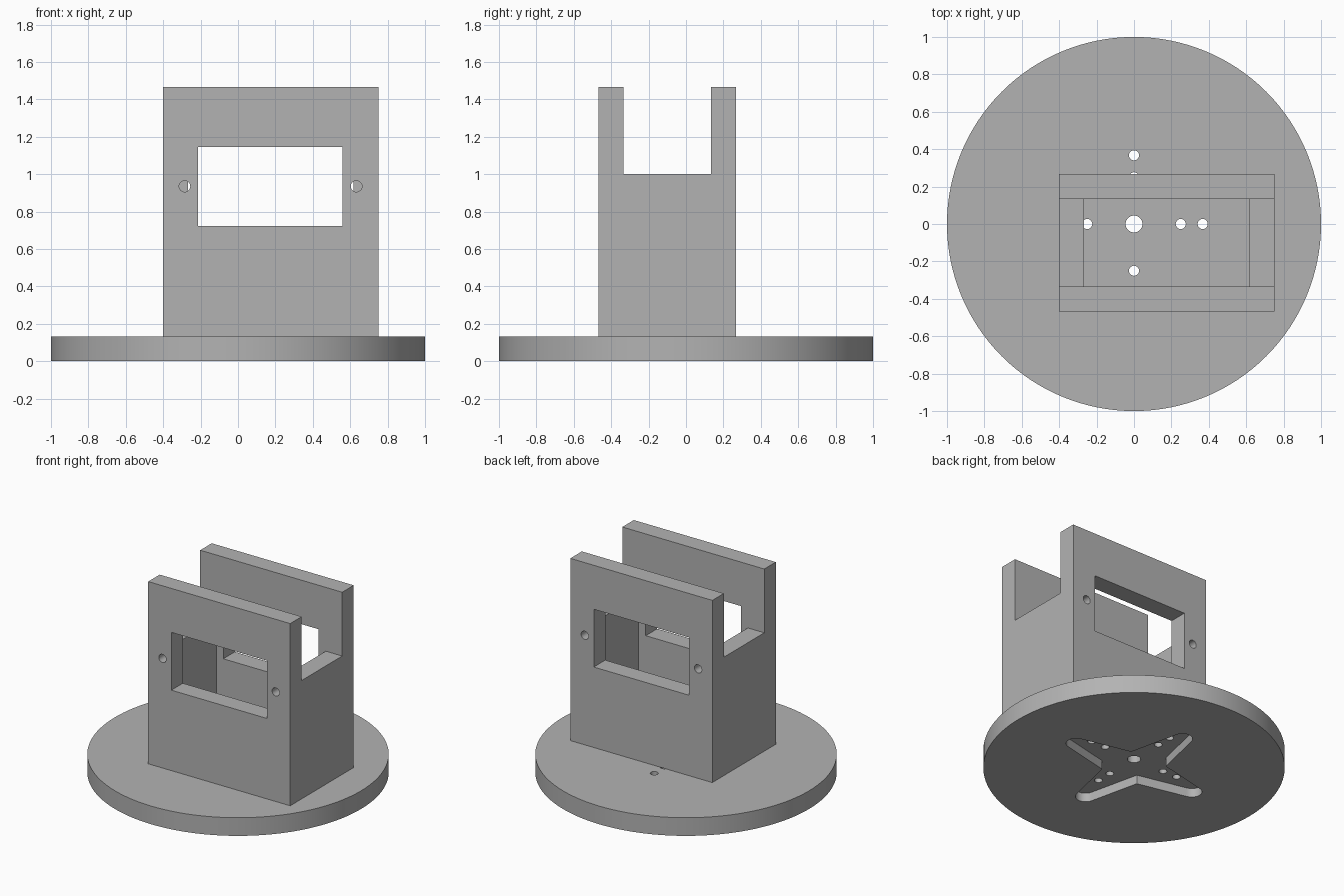
import bpy
import bmesh
from math import cos, sin, pi, radians
from mathutils import Matrix, Vector

if "Cube" in bpy.data.objects:
    bpy.data.objects.remove(bpy.data.objects["Cube"], do_unlink=True)

grey = bpy.data.materials.new("plain grey")
grey.use_nodes = True
colour = (0.45, 0.45, 0.45, 1)
grey.diffuse_color = colour
grey.node_tree.nodes["Principled BSDF"].inputs["Base Color"].default_value = colour


def prism(name, points, low, high):
    """Closed prism over an outline in the xy plane."""
    bm = bmesh.new()
    face = bm.faces.new([bm.verts.new((x, y, low)) for x, y in points])
    top = bmesh.ops.extrude_face_region(bm, geom=[face])["geom"]
    verts = [g for g in top if isinstance(g, bmesh.types.BMVert)]
    bmesh.ops.translate(bm, verts=verts, vec=(0, 0, high - low))
    bmesh.ops.recalc_face_normals(bm, faces=bm.faces)
    mesh = bpy.data.meshes.new(name)
    bm.to_mesh(mesh)
    bm.free()
    mesh.materials.append(grey)
    obj = bpy.data.objects.new(name, mesh)
    bpy.context.collection.objects.link(obj)
    return obj


def box(name, x0, x1, y0, y1, z0, z1):
    return prism(name, [(x0, y0), (x1, y0), (x1, y1), (x0, y1)], z0, z1)


def circle(x, y, r, n):
    return [(x + r * cos(2 * pi * i / n), y + r * sin(2 * pi * i / n)) for i in range(n)]


def activate(obj):
    bpy.ops.object.select_all(action="DESELECT")
    obj.select_set(True)
    bpy.context.view_layer.objects.active = obj


def cut(target, cutter):
    """Subtract the cutter and discard it."""
    activate(target)
    mod = target.modifiers.new("cut", "BOOLEAN")
    mod.operation = "DIFFERENCE"
    mod.solver = "EXACT"
    mod.object = cutter
    bpy.ops.object.modifier_apply(modifier=mod.name)
    bpy.data.objects.remove(cutter, do_unlink=True)


def smooth(obj):
    activate(obj)
    bpy.ops.object.shade_smooth_by_angle(angle=radians(30))


# Main dimensions
wall = 0.133
left, right = -0.40, 0.75
front, back = -0.467, 0.267
base_top, side_top, top = 0.133, 1.0, 1.467

# Round base
base = prism("round_base", circle(0, 0, 1, 128), 0, base_top)

# Cross-shaped pocket underneath, with tapered rounded arms
arm_reach, tip_radius, inner_corner = 0.50, 0.068, 0.15
outline = []
for quarter in range(4):
    turn = Matrix.Rotation(quarter * pi / 2, 2)
    tip = [(arm_reach + tip_radius * cos(a), tip_radius * sin(a))
           for a in (radians(-80 + 16 * i) for i in range(11))]
    for p in tip + [(inner_corner, inner_corner)]:
        outline.append(tuple(turn @ Vector(p)))
cut(base, prism("pocket_cutter", outline, -0.1, 0.065))

# Centre hole and two screw holes along each arm
cut(base, prism("hole_cutter", circle(0, 0, 0.045, 32), -0.2, 0.3))
for quarter in range(4):
    for reach in (0.25, 0.367):
        a = quarter * pi / 2
        spot = circle(reach * cos(a), reach * sin(a), 0.027, 24)
        cut(base, prism("hole_cutter", spot, -0.2, 0.3))
smooth(base)

# Tall front and back walls with a window and two mounting holes
lie_down = Matrix.Rotation(pi / 2, 4, "X")
for name, y in (("front_wall", front), ("back_wall", back - wall)):
    panel = box(name, left, right, y, y + wall, base_top, top)
    cut(panel, box("window_cutter", -0.213, 0.56, y - 0.1, y + wall + 0.1, 0.722, 1.145))
    for x in (-0.285, 0.633):
        pin = prism("hole_cutter", circle(x, 0.935, 0.03, 24), -1, 1)
        pin.data.transform(lie_down)
        cut(panel, pin)
    smooth(panel)

# Lower side walls between them
for name, x in (("right_side_wall", left), ("left_side_wall", right - wall)):
    box(name, x, x + wall, front + wall, back - wall, base_top, side_top)
